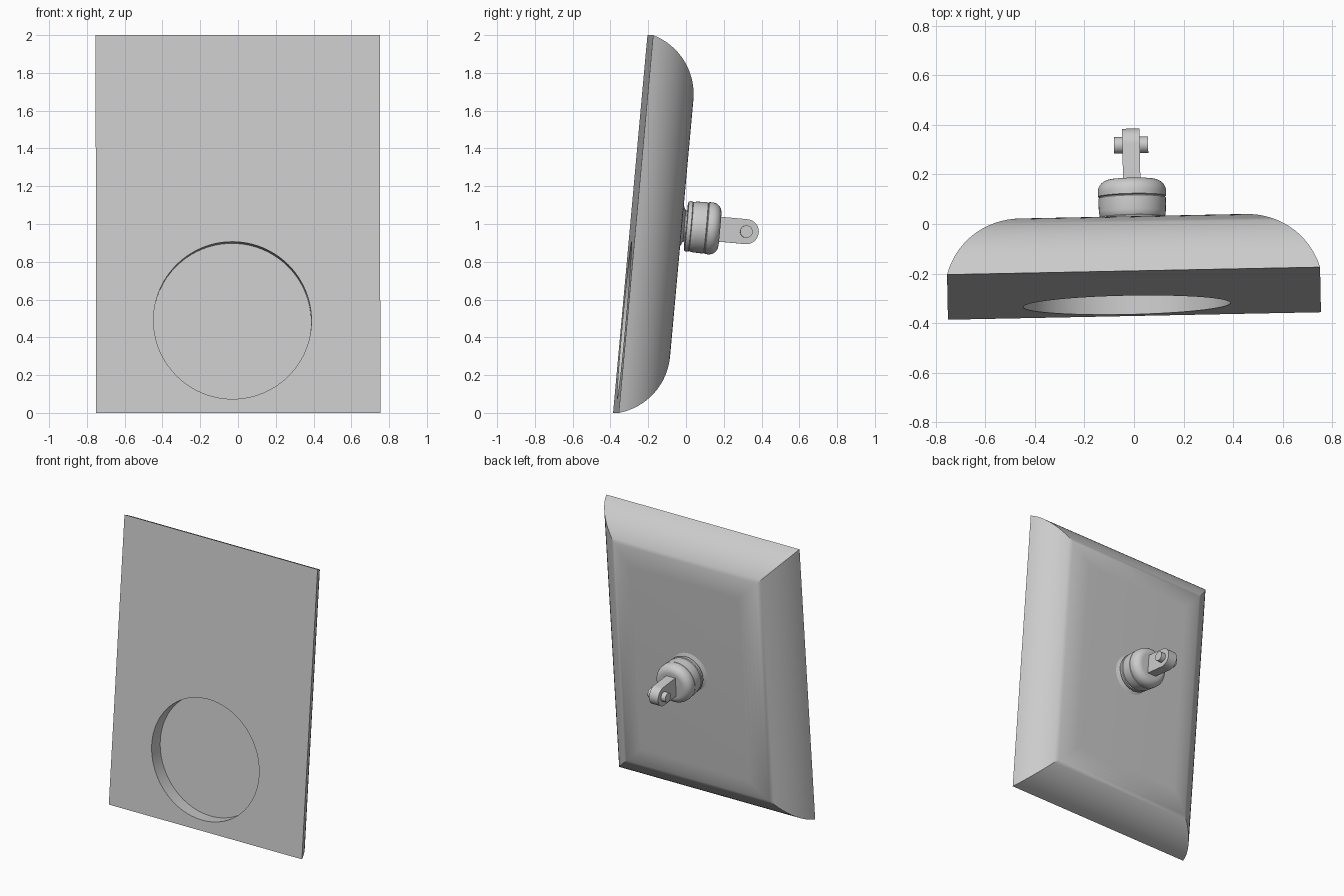
import bpy, bmesh, math
from math import sin, cos, pi, radians
from mathutils import Matrix, Vector

cube = bpy.data.objects.get("Cube")
if cube:
    bpy.data.objects.remove(cube, do_unlink=True)

GREY = (0.6, 0.6, 0.6, 1)
grey = bpy.data.materials.new("plain grey")
grey.use_nodes = True
grey.diffuse_color = GREY
grey.node_tree.nodes["Principled BSDF"].inputs["Base Color"].default_value = GREY

# Whole model leans back and turns slightly; local y is depth behind the front face
POSE = (Matrix.Translation((0, -0.28, 1)) @ Matrix.Rotation(radians(1.15), 4, "Z")
        @ Matrix.Rotation(radians(-5.2), 4, "X"))
AXIS_Z = 0.014


def finish(bm, name):
    bmesh.ops.recalc_face_normals(bm, faces=bm.faces)
    mesh = bpy.data.meshes.new(name)
    bm.to_mesh(mesh)
    bm.free()
    mesh.materials.append(grey)
    ob = bpy.data.objects.new(name, mesh)
    bpy.context.collection.objects.link(ob)
    ob.matrix_world = POSE
    return ob


def smooth(ob, angle=32):
    bpy.ops.object.select_all(action="DESELECT")
    ob.select_set(True)
    bpy.context.view_layer.objects.active = ob
    bpy.ops.object.shade_smooth_by_angle(angle=radians(angle))


def loft(rings, name):
    """Skin a list of closed point rings and cap both ends."""
    bm = bmesh.new()
    loops = [[bm.verts.new(p) for p in ring] for ring in rings]
    n = len(loops[0])
    for a, b in zip(loops, loops[1:]):
        for i in range(n):
            j = (i + 1) % n
            bm.faces.new((a[i], a[j], b[j], b[i]))
    bm.faces.new(loops[0])
    bm.faces.new(loops[-1])
    return finish(bm, name)


def lathe(profile, name, centre=(0, AXIS_Z), sides=48):
    """Turn (radius, depth) points about the depth axis."""
    rings = [[(centre[0] + r * cos(2 * pi * i / sides), y,
               centre[1] + r * sin(2 * pi * i / sides)) for i in range(sides)]
             for r, y in profile]
    return loft(rings, name)


# Panel: flat front, back edges rolled over a circular arc with mitred corners
HALF_W, HALF_H, DEPTH, ROLL = 0.7525, 1.004, 0.25, 0.33
radius = (ROLL ** 2 + DEPTH ** 2) / (2 * DEPTH)
start = math.asin((radius - DEPTH) / radius)
rings = []
for k in range(17):
    a = start + (pi / 2 - start) * k / 16
    inset, y = ROLL - radius * cos(a), DEPTH - radius * (1 - sin(a))
    w, h = HALF_W - inset, HALF_H - inset
    rings.append([(-w, y, -h), (w, y, -h), (w, y, h), (-w, y, h)])
panel = loft(rings, "panel")

# Shallow round recess in the front
cutter = lathe([(0.418, -0.1), (0.418, 0.1)], "recess_cutter", (-0.03, -0.512), 96)
cut = panel.modifiers.new("recess", "BOOLEAN")
cut.operation, cut.solver, cut.object = "DIFFERENCE", "EXACT", cutter
bpy.context.view_layer.update()
bpy.context.view_layer.objects.active = panel
bpy.ops.object.modifier_apply(modifier=cut.name)
bpy.data.objects.remove(cutter, do_unlink=True)
smooth(panel)

# Flared neck rising from the back
smooth(lathe([(0.15, 0.245), (0.13, 0.253), (0.105, 0.26), (0.085, 0.27),
              (0.075, 0.29)], "flared_neck"))

# Socket: base ring, barrel and rounded cap with thin seams between them
smooth(lathe([(0.12, 0.28), (0.131, 0.283), (0.134, 0.29), (0.134, 0.304),
              (0.128, 0.308)], "socket_ring"))
smooth(lathe([(0.126, 0.304), (0.132, 0.312), (0.135, 0.33), (0.136, 0.36),
              (0.136, 0.385), (0.131, 0.389)], "socket_barrel"))
cap = [(0.131, 0.388), (0.138, 0.392), (0.138, 0.405)]
cap += [(0.088 + 0.05 * cos(a), 0.41 + 0.05 * sin(a))
        for a in [pi / 2 * k / 8 for k in range(9)]]
smooth(lathe(cap, "socket_cap"))

# Arm: flat bar with a round end
ARM_Y, ARM_R, ARM_HALF = 0.6, 0.066, 0.035
outline = [(0.44, ARM_R), (0.44, -ARM_R)]
outline += [(ARM_Y + ARM_R * cos(a), ARM_R * sin(a))
            for a in [-pi / 2 + pi * k / 24 for k in range(25)]]
smooth(loft([[(x, y, AXIS_Z + z) for y, z in outline]
             for x in (-ARM_HALF, ARM_HALF)], "mount_arm"))

# Cross pin through the arm
bm = bmesh.new()
bmesh.ops.create_cone(bm, cap_ends=True, segments=32, radius1=0.033, radius2=0.033,
                      depth=0.138,
                      matrix=Matrix.Translation(Vector((0, ARM_Y, AXIS_Z)))
                      @ Matrix.Rotation(pi / 2, 4, "Y"))
smooth(finish(bm, "cross_pin"))
